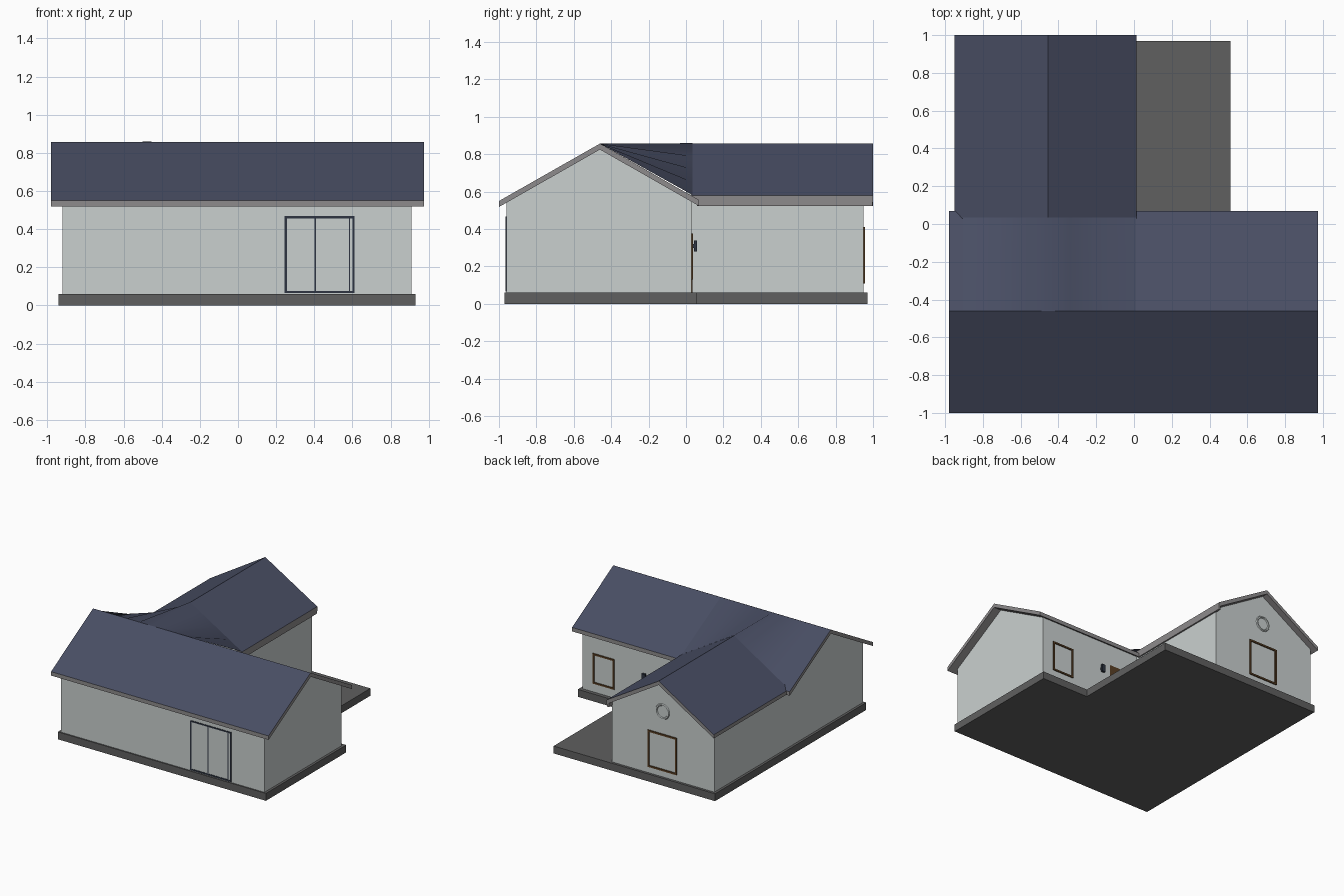
import bpy, bmesh, math

if "Cube" in bpy.data.objects:
    bpy.data.objects.remove(bpy.data.objects["Cube"], do_unlink=True)


def material(name, rgb):
    m = bpy.data.materials.new(name)
    m.use_nodes = True
    colour = (*rgb, 1)
    m.diffuse_color = colour
    m.node_tree.nodes["Principled BSDF"].inputs["Base Color"].default_value = colour
    return m


WALL = material("pale wall", (0.59, 0.63, 0.625))
ROOF = material("slate blue roof", (0.065, 0.075, 0.125))
TRIM = material("grey trim", (0.27, 0.26, 0.265))
STONE = material("dark slab", (0.115, 0.115, 0.115))
BROWN = material("brown frame", (0.1, 0.05, 0.018))
DARK = material("dark metal", (0.026, 0.034, 0.053))


def finish(name, bm, mats):
    bmesh.ops.recalc_face_normals(bm, faces=bm.faces)
    mesh = bpy.data.meshes.new(name)
    # The second material goes to upward sloping faces
    if len(mats) > 1:
        bm.normal_update()
        for f in bm.faces:
            f.material_index = int(f.normal.z > 0.3)
    bm.to_mesh(mesh)
    bm.free()
    for m in mats:
        mesh.materials.append(m)
    obj = bpy.data.objects.new(name, mesh)
    bpy.context.collection.objects.link(obj)
    return obj


def prism(name, profile, axis, start, end, *mats):
    """Extrude a closed profile along one axis."""
    place = {"x": lambda a, b, t: (t, a, b),
             "y": lambda a, b, t: (a, t, b),
             "z": lambda a, b, t: (a, b, t)}[axis]
    bm = bmesh.new()
    ends = [[bm.verts.new(place(a, b, t)) for a, b in profile] for t in (start, end)]
    n = len(profile)
    for ring in ends:
        bm.faces.new(ring)
    for i in range(n):
        j = (i + 1) % n
        bm.faces.new((ends[0][i], ends[0][j], ends[1][j], ends[1][i]))
    return finish(name, bm, mats)


def box(name, x, y, z, mat):
    return prism(name, [(x[0], y[0]), (x[1], y[0]), (x[1], y[1]), (x[0], y[1])],
                 "z", z[0], z[1], mat)


def frame(name, x, y, z, width, mat):
    """Four bars around an opening in a wall that runs along x."""
    for side, a in (("right", x[0]), ("left", x[1] - width)):
        box(f"{name}_{side}_bar", (a, a + width), y, z, mat)
    inner = (x[0] + width, x[1] - width)
    for side, b in (("bottom", z[0]), ("top", z[1] - width)):
        box(f"{name}_{side}_bar", inner, y, (b, b + width), mat)


# Foundation slab with the rear terrace
prism("foundation", [(-0.94, -0.97), (0.93, -0.97), (0.93, 0.06), (0.51, 0.06),
                     (0.51, 0.97), (-0.94, 0.97)], "z", 0, 0.06, STONE)

# Walls of both wings, each with its gables
prism("main_walls", [(-0.96, 0.06), (0.03, 0.06), (0.03, 0.55), (-0.46, 0.83),
                     (-0.96, 0.55)], "x", -0.92, 0.91, WALL)
prism("wing_walls", [(-0.92, 0.06), (0, 0.06), (0, 0.56), (-0.455, 0.83),
                     (-0.92, 0.55)], "y", 0, 0.95, WALL)

# Gable roofs, slate on top and trim on every edge
RIDGE = 0.857
prism("main_roof", [(-1, 0.55), (-0.46, RIDGE), (0.07, 0.555), (0.07, 0.523),
                    (-0.46, 0.825), (-1, 0.518)], "x", -0.98, 0.975, TRIM, ROOF)
prism("wing_roof", [(-0.95, 0.553), (-0.455, RIDGE), (0.012, 0.58), (0.012, 0.545),
                    (-0.455, 0.825), (-0.95, 0.523)], "y", 0.03, 1.0, TRIM, ROOF)
box("wing_eave_board", (-0.005, 0.012), (0.06, 0.998), (0.524, 0.575), TRIM)

# Roof patch blending the wing roof into the main ridge
bm = bmesh.new()
rows = []
for i in range(-4, 5):
    half = 0.45 if i < 0 else 0.465
    x = -0.455 + half * i / 4
    drop = (RIDGE - 0.58) * abs(i) / 4
    rows.append((bm.verts.new((x, -0.46, RIDGE)),
                 bm.verts.new((x, 0.035, RIDGE - drop + 0.002))))
for (a, b), (c, d) in zip(rows, rows[1:]):
    bm.faces.new((a, c, d, b))
patch = finish("roof_junction", bm, [ROOF])
if patch.data.polygons[0].normal.z < 0:
    patch.data.flip_normals()
for p in patch.data.polygons:
    p.use_smooth = True

# Front sliding door
frame("sliding_door", (0.245, 0.612), (-0.964, -0.955), (0.065, 0.468), 0.011, DARK)
for name, x, w in (("middle", 0.402, 0.006), ("panel", 0.582, 0.006)):
    box(f"sliding_door_{name}_stile", (x, x + w), (-0.963, -0.955), (0.07, 0.46), DARK)

# Rear windows, rear door and lamp
frame("wing_window", (-0.585, -0.325), (0.945, 0.958), (0.11, 0.41), 0.014, BROWN)
frame("main_window", (0.62, 0.815), (0.025, 0.038), (0.13, 0.375), 0.013, BROWN)
box("rear_door", (0.06, 0.26), (0.025, 0.034), (0.06, 0.375), BROWN)
box("lamp_bracket", (0.335, 0.35), (0.025, 0.045), (0.3, 0.32), DARK)
box("lamp", (0.328, 0.357), (0.042, 0.06), (0.28, 0.34), DARK)

# Round vent in the rear gable
bpy.ops.mesh.primitive_torus_add(location=(-0.455, 0.95, 0.59),
                                 rotation=(math.pi / 2, 0, 0),
                                 major_segments=16, minor_segments=6,
                                 major_radius=0.055, minor_radius=0.009)
vent = bpy.context.object
vent.name = "gable_vent"
vent.data.materials.append(WALL)
